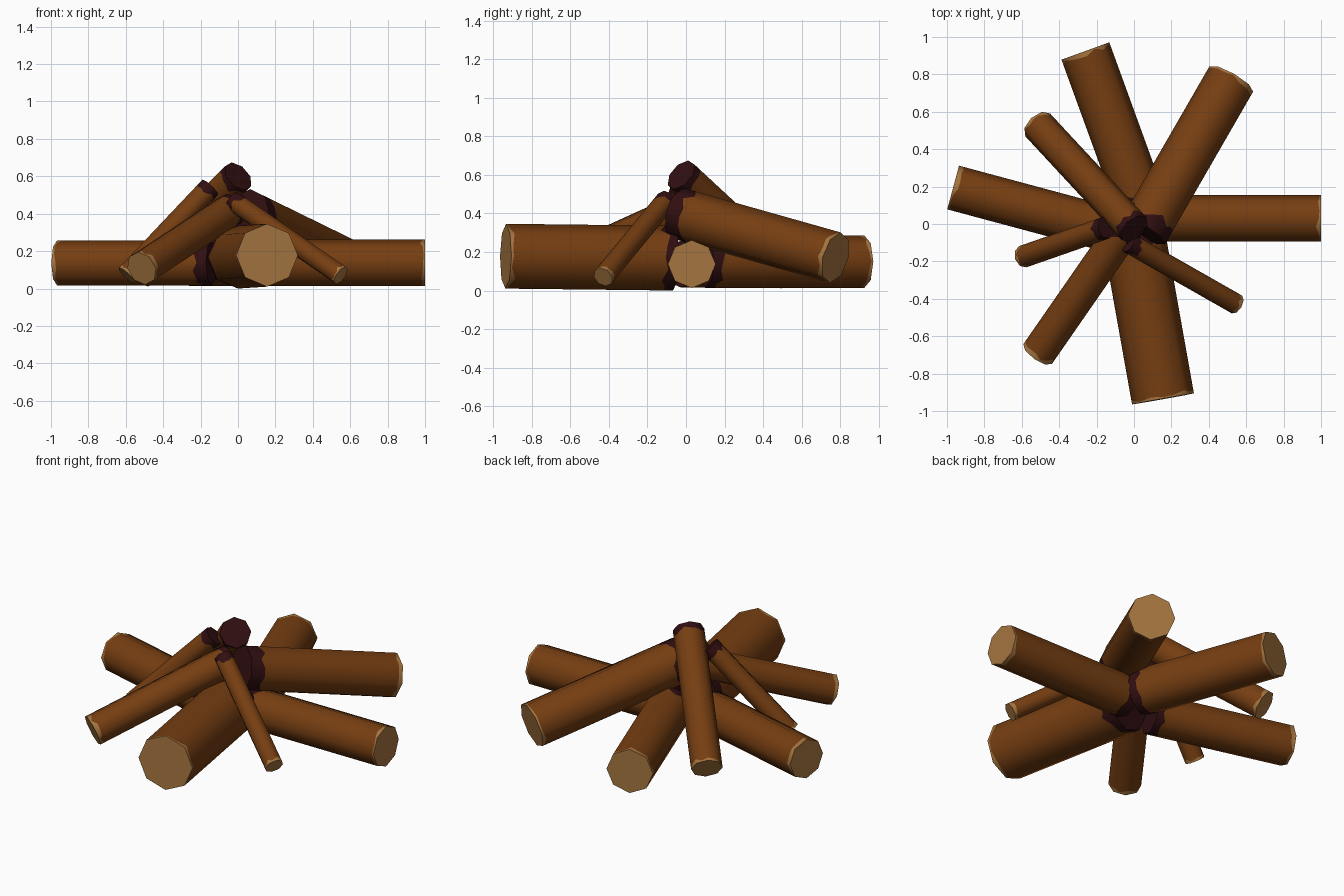
import bpy, bmesh, math, random
from mathutils import Vector

if "Cube" in bpy.data.objects:
    bpy.data.objects.remove(bpy.data.objects["Cube"])

random.seed(4)


def material(name, col):
    m = bpy.data.materials.new(name)
    m.diffuse_color = (*col, 1)
    m.use_nodes = True
    m.node_tree.nodes["Principled BSDF"].inputs["Base Color"].default_value = m.diffuse_color
    return m


MATS = [material("bark", (0.18, 0.048, 0.0058)),
        material("cut_wood", (0.376, 0.178, 0.05)),
        material("charred_wood", (0.030, 0.0045, 0.0055))]
BARK, CUT, CHAR = 0, 1, 2
SIDES = 8


def log(name, outer, inner, r, char=0.06):
    """Octagonal log: pale cut outer end, burnt inner end, ragged colour borders."""
    a, b = Vector(outer), Vector(inner)
    d = (b - a).normalized()
    side = d.cross(Vector((0, 0, 1))).normalized()
    up = side.cross(d)
    corners = [up * (r * math.cos(t)) + side * (r * math.sin(t))
               for t in (2 * math.pi * i / SIDES for i in range(SIDES))]
    # corner and mid-side points, so the borders can zigzag
    section = []
    for i, c in enumerate(corners):
        section += [c, (c + corners[(i + 1) % SIDES]) / 2]
    n = len(section)
    bm = bmesh.new()
    rim = [random.uniform(0.006, 0.03) for _ in section]
    burn = [char * random.uniform(0.55, 1.35) for _ in section]
    rings = [
        [bm.verts.new(a + s) for s in section],
        [bm.verts.new(a + s + d * k) for s, k in zip(section, rim)],
        [bm.verts.new(b + s - d * k) for s, k in zip(section, burn)],
        [bm.verts.new(b + s) for s in section],
    ]
    for k, mat in enumerate((CUT, BARK, CHAR)):
        for i in range(n):
            j = (i + 1) % n
            f = bm.faces.new((rings[k][i], rings[k][j], rings[k + 1][j], rings[k + 1][i]))
            f.material_index = mat
    bm.faces.new(rings[0]).material_index = CUT
    bm.faces.new(rings[3]).material_index = CHAR
    bmesh.ops.recalc_face_normals(bm, faces=bm.faces)
    me = bpy.data.meshes.new(name)
    bm.to_mesh(me)
    bm.free()
    for m in MATS:
        me.materials.append(m)
    ob = bpy.data.objects.new(name, me)
    bpy.context.collection.objects.link(ob)
    # round shading along the bark, crisp cut ends
    bpy.ops.object.select_all(action='DESELECT')
    ob.select_set(True)
    bpy.context.view_layer.objects.active = ob
    bpy.ops.object.shade_smooth_by_angle(angle=math.radians(60))


# logs lying on the ground
log("right_log", (1.0, 0.03, 0.137), (0.08, 0.03, 0.137), 0.124)
log("back_log", (-0.26, 0.925, 0.150), (0.04, 0.10, 0.150), 0.136)
log("left_log", (-0.967, 0.195, 0.137), (-0.14, -0.027, 0.137), 0.121)
log("front_log", (0.155, -0.935, 0.178), (0.0, -0.065, 0.168), 0.168)
# logs leaning on the pile
log("back_right_leaning_log", (0.52, 0.775, 0.17), (0.05, -0.04, 0.40), 0.135, 0.08)
log("front_left_leaning_log", (-0.515, -0.695, 0.108), (-0.04, -0.01, 0.42), 0.093)
log("back_left_leaning_log", (-0.515, 0.53, 0.085), (0.0, -0.025, 0.60), 0.09, 0.04)
# thin sticks
log("left_stick", (-0.595, -0.175, 0.07), (-0.15, -0.02, 0.54), 0.06, 0.05)
log("front_right_stick", (0.55, -0.43, 0.07), (-0.03, -0.10, 0.47), 0.055, 0.05)
